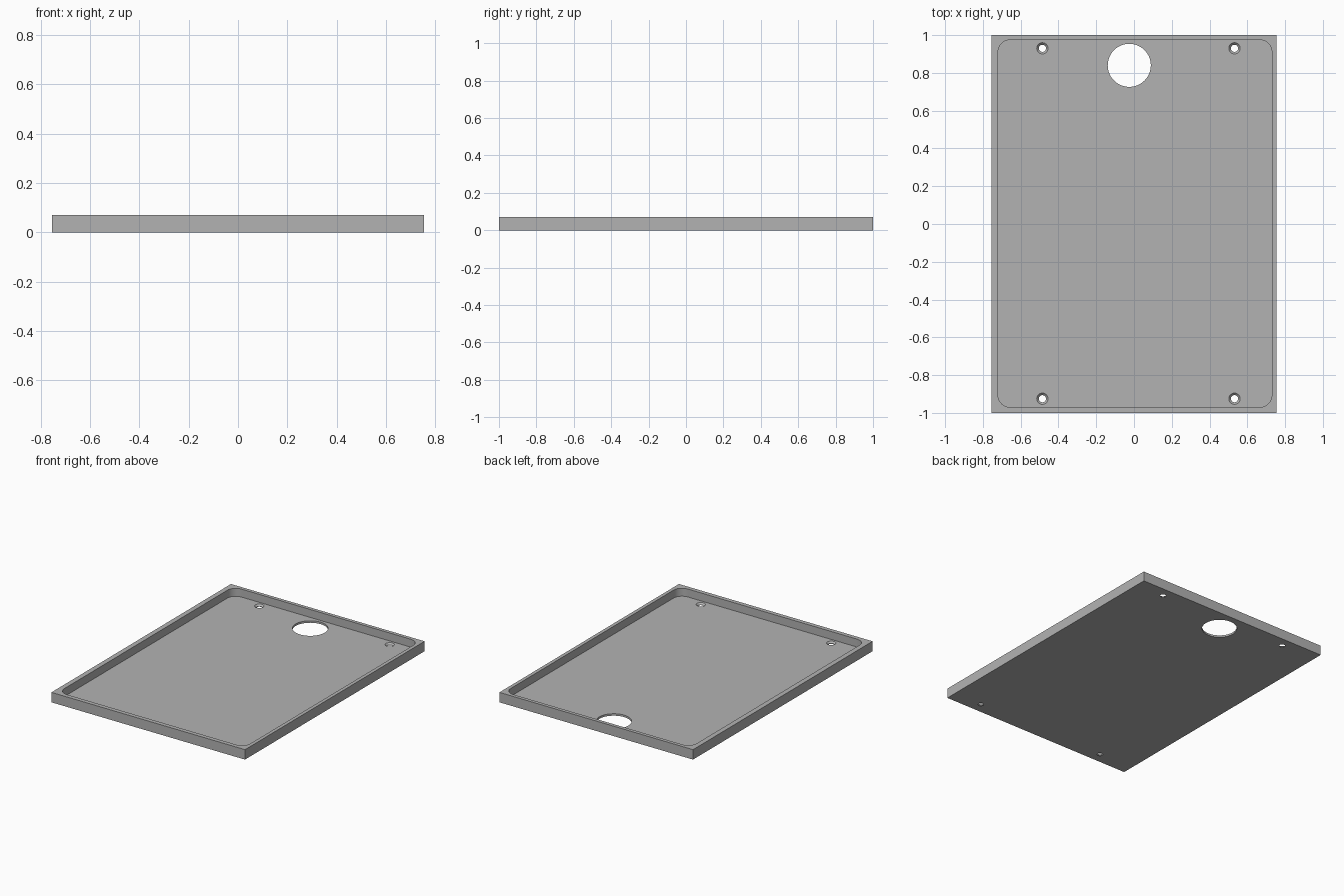
import bpy, bmesh
from math import radians
from mathutils import Matrix

if "Cube" in bpy.data.objects:
    bpy.data.objects.remove(bpy.data.objects["Cube"], do_unlink=True)

HALF_X, HALF_Y, HEIGHT, FLOOR = 0.755, 1.0, 0.07, 0.014

grey = bpy.data.materials.new("plain_grey")
grey.use_nodes = True
colour = (0.45, 0.45, 0.45, 1)
grey.diffuse_color = colour
grey.node_tree.nodes["Principled BSDF"].inputs["Base Color"].default_value = colour


def finish(name, bm):
    mesh = bpy.data.meshes.new(name)
    bm.to_mesh(mesh)
    bm.free()
    mesh.materials.append(grey)
    obj = bpy.data.objects.new(name, mesh)
    bpy.context.collection.objects.link(obj)
    return obj


def box(name, x0, x1, y0, y1, z0, z1, radius=0):
    """Box with optionally rounded vertical edges."""
    bm = bmesh.new()
    place = Matrix.Translation(((x0 + x1) / 2, (y0 + y1) / 2, (z0 + z1) / 2))
    size = Matrix.Diagonal((x1 - x0, y1 - y0, z1 - z0, 1))
    bmesh.ops.create_cube(bm, size=1, matrix=place @ size)
    if radius:
        upright = [e for e in bm.edges
                   if abs(e.verts[0].co.z - e.verts[1].co.z) > 0.01]
        bmesh.ops.bevel(bm, geom=upright, offset=radius, segments=10,
                        profile=0.5, affect='EDGES')
    return finish(name, bm)


def cone(name, x, y, z0, z1, r0, r1, sides):
    bm = bmesh.new()
    bmesh.ops.create_cone(bm, cap_ends=True, segments=sides, radius1=r0,
                          radius2=r1, depth=z1 - z0,
                          matrix=Matrix.Translation((x, y, (z0 + z1) / 2)))
    return finish(name, bm)


def cut(target, cutter):
    cutter.hide_render = True
    mod = target.modifiers.new("cut", 'BOOLEAN')
    mod.operation, mod.solver, mod.object = 'DIFFERENCE', 'EXACT', cutter
    bpy.context.view_layer.objects.active = target
    bpy.ops.object.modifier_apply(modifier=mod.name)
    bpy.data.objects.remove(cutter, do_unlink=True)


# Rectangular tray with a slightly off-centre, round-cornered recess
tray = box("tray", -HALF_X, HALF_X, -HALF_Y, HALF_Y, 0, HEIGHT)
cut(tray, box("recess_cutter", -0.72, 0.73, -0.97, 0.975, FLOOR, 0.2, 0.065))

# Large round opening near the back edge
cut(tray, cone("opening_cutter", -0.025, 0.84, -0.05, 0.05, 0.114, 0.114, 64))

# Four countersunk screw holes
for x in (-0.485, 0.532):
    for y in (-0.925, 0.93):
        cut(tray, cone("screw_cutter", x, y, -0.05, 0.05, 0.019, 0.019, 32))
        cut(tray, cone("sink_cutter", x, y, FLOOR - 0.011, FLOOR + 0.001,
                       0.019, 0.031, 32))

# Smooth the round walls, keep the hard edges
tray.select_set(True)
bpy.context.view_layer.objects.active = tray
bpy.ops.object.shade_smooth_by_angle(angle=radians(30))
